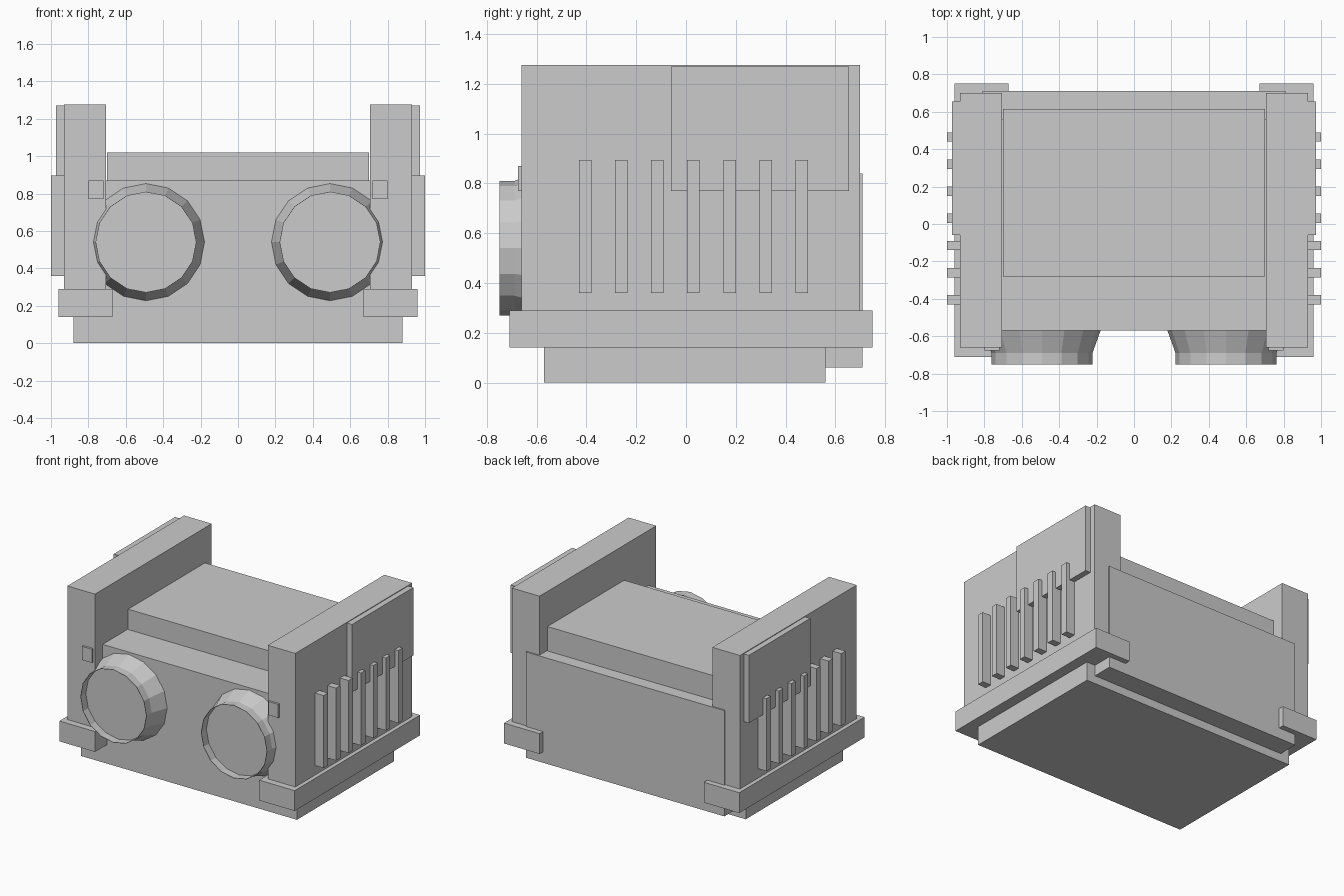
import bpy, bmesh, math

if "Cube" in bpy.data.objects:
    bpy.data.objects.remove(bpy.data.objects["Cube"])

grey = bpy.data.materials.new("plain_grey")
grey.diffuse_color = (0.6, 0.6, 0.6, 1)
grey.use_nodes = True
grey.node_tree.nodes["Principled BSDF"].inputs["Base Color"].default_value = grey.diffuse_color


def finish(name, bm):
    bmesh.ops.recalc_face_normals(bm, faces=bm.faces)
    me = bpy.data.meshes.new(name)
    bm.to_mesh(me)
    bm.free()
    me.materials.append(grey)
    ob = bpy.data.objects.new(name, me)
    bpy.context.collection.objects.link(ob)
    return ob


def box(name, x, y, z):
    """Box from (min, max) ranges."""
    bm = bmesh.new()
    bmesh.ops.create_cube(bm, size=1)
    for v in bm.verts:
        v.co = [r[0] if c < 0 else r[1] for c, r in zip(v.co, (x, y, z))]
    return finish(name, bm)


def lamp(name, cx, cz, profile, sides=16):
    """Lathe of (y, radius) points about the y axis, capped at the last ring."""
    bm = bmesh.new()
    rings = []
    for y, r in profile:
        rings.append([bm.verts.new((cx + r * math.sin(2 * math.pi * i / sides), y,
                                    cz + r * math.cos(2 * math.pi * i / sides)))
                      for i in range(sides)])
    for a, b in zip(rings, rings[1:]):
        for i in range(sides):
            j = (i + 1) % sides
            bm.faces.new((a[i], a[j], b[j], b[i]))
    bm.faces.new(rings[0])
    bm.faces.new(rings[-1])
    return finish(name, bm)


# Central body, raised deck and rear panel
box("body", (-0.88, 0.88), (-0.57, 0.56), (0, 0.87))
box("raised_deck", (-0.70, 0.70), (-0.28, 0.615), (0.5, 1.02))
box("rear_panel", (-0.81, 0.81), (0.5, 0.71), (0.06, 0.84))

# Parts repeated on both sides
for s, side in ((-1, "left"), (1, "right")):
    def side_box(name, x, y, z):
        return box(f"{side}_{name}", tuple(sorted((s * x[0], s * x[1]))), y, z)

    side_box("wall", (0.705, 0.93), (-0.66, 0.70), (0.2, 1.275))
    side_box("rail", (0.67, 0.96), (-0.71, 0.75), (0.14, 0.29))
    side_box("upper_plate", (0.92, 0.972), (-0.06, 0.655), (0.77, 1.27))
    side_box("marker", (0.72, 0.80), (-0.675, -0.65), (0.77, 0.87))
    # Vertical ribs
    for i in range(7):
        y = -0.405 + 0.145 * i
        side_box(f"rib_{i + 1}", (0.92, 1.0), (y - 0.025, y + 0.025), (0.36, 0.895))
    # Round lamp with a recessed lens
    lamp(f"{side}_lamp", s * 0.492, 0.54,
         [(-0.565, 0.315), (-0.69, 0.27), (-0.75, 0.27), (-0.75, 0.267), (-0.69, 0.267)])
